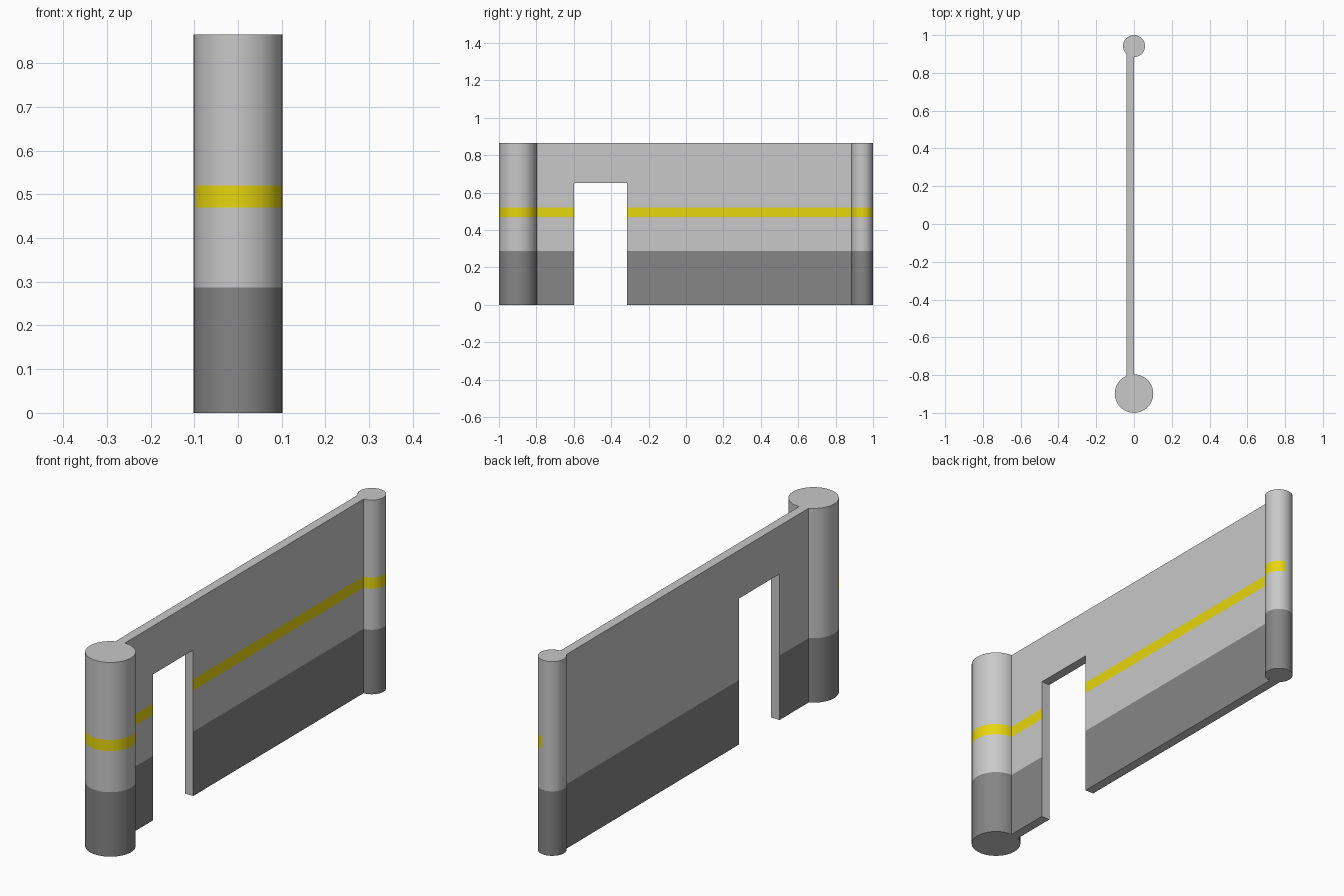
import bpy, bmesh, math

if "Cube" in bpy.data.objects:
    bpy.data.objects.remove(bpy.data.objects["Cube"])

HEIGHT = 0.865
BASE_TOP, STRIPE_LOW, STRIPE_HIGH, DOOR_TOP = 0.287, 0.47, 0.52, 0.65
LIGHT, DARK, YELLOW = 0, 1, 2


def material(name, rgb):
    m = bpy.data.materials.new(name)
    m.diffuse_color = (*rgb, 1)
    m.use_nodes = True
    m.node_tree.nodes["Principled BSDF"].inputs["Base Color"].default_value = m.diffuse_color
    return m


MATS = [material("light grey", (0.58, 0.58, 0.58)),
        material("dark grey", (0.237, 0.237, 0.237)),
        material("yellow", (0.95, 0.80, 0.005))]


def band(z, striped):
    """Paint colour of a side face whose centre is at height z."""
    if z < BASE_TOP:
        return DARK
    return YELLOW if striped and STRIPE_LOW < z < STRIPE_HIGH else LIGHT


def finish(bm, name, smooth):
    bmesh.ops.remove_doubles(bm, verts=bm.verts, dist=1e-5)
    bmesh.ops.recalc_face_normals(bm, faces=bm.faces)
    mesh = bpy.data.meshes.new(name)
    bm.to_mesh(mesh)
    bm.free()
    for m in MATS:
        mesh.materials.append(m)
    ob = bpy.data.objects.new(name, mesh)
    bpy.context.collection.objects.link(ob)
    if smooth:
        bpy.ops.object.select_all(action='DESELECT')
        ob.select_set(True)
        bpy.context.view_layer.objects.active = ob
        bpy.ops.object.shade_smooth_by_angle(angle=math.radians(35))


def column(name, y, r, stripe_from, stripe_to, n=36):
    """Round post; the stripe covers only part of its circumference (degrees)."""
    bm = bmesh.new()
    rings = []
    for z in (0, BASE_TOP, STRIPE_LOW, STRIPE_HIGH, HEIGHT):
        rings.append([bm.verts.new((r * math.cos(math.tau * i / n),
                                    y + r * math.sin(math.tau * i / n), z)) for i in range(n)])
    for lo, hi in zip(rings, rings[1:]):
        for i in range(n):
            j = (i + 1) % n
            f = bm.faces.new((lo[i], lo[j], hi[j], hi[i]))
            angle = 360 * (i + 0.5) / n
            striped = any(stripe_from < a < stripe_to for a in (angle, angle - 360))
            f.material_index = band((lo[i].co.z + hi[i].co.z) / 2, striped)
    bm.faces.new(rings[0][::-1])
    bm.faces.new(rings[-1])
    finish(bm, name, True)


def wall(name, x0, x1, ys, zs):
    """Panel made of grid cells, leaving out the doorway cells."""
    bm = bmesh.new()
    cells = {(i, k) for i in range(len(ys) - 1) for k in range(len(zs) - 1)
             if not (i == 1 and zs[k] < DOOR_TOP)}

    def quad(points, mat):
        bm.faces.new([bm.verts.new(p) for p in points]).material_index = mat

    for i, k in cells:
        a, b, lo, hi = ys[i], ys[i + 1], zs[k], zs[k + 1]
        mid = (lo + hi) / 2
        for x in (x0, x1):
            quad([(x, a, lo), (x, b, lo), (x, b, hi), (x, a, hi)], band(mid, x == x1))
        # rim faces and door reveals stay light
        for di, dk, (p, q) in ((-1, 0, ((a, lo), (a, hi))), (1, 0, ((b, lo), (b, hi))),
                               (0, -1, ((a, lo), (b, lo))), (0, 1, ((a, hi), (b, hi)))):
            if (i + di, k + dk) not in cells:
                quad([(x0, *p), (x1, *p), (x1, *q), (x0, *q)], LIGHT)
    finish(bm, name, False)


# Wide and narrow end posts, striped on the outward side only
column("large_column", -0.898, 0.102, -160, 90)
column("small_column", 0.942, 0.058, -90, 80)

# Wall panel with doorway
wall("wall_with_doorway", -0.041, 0.0, (-0.805, -0.60, -0.315, 0.90),
     (0, BASE_TOP, STRIPE_LOW, STRIPE_HIGH, DOOR_TOP, HEIGHT))
